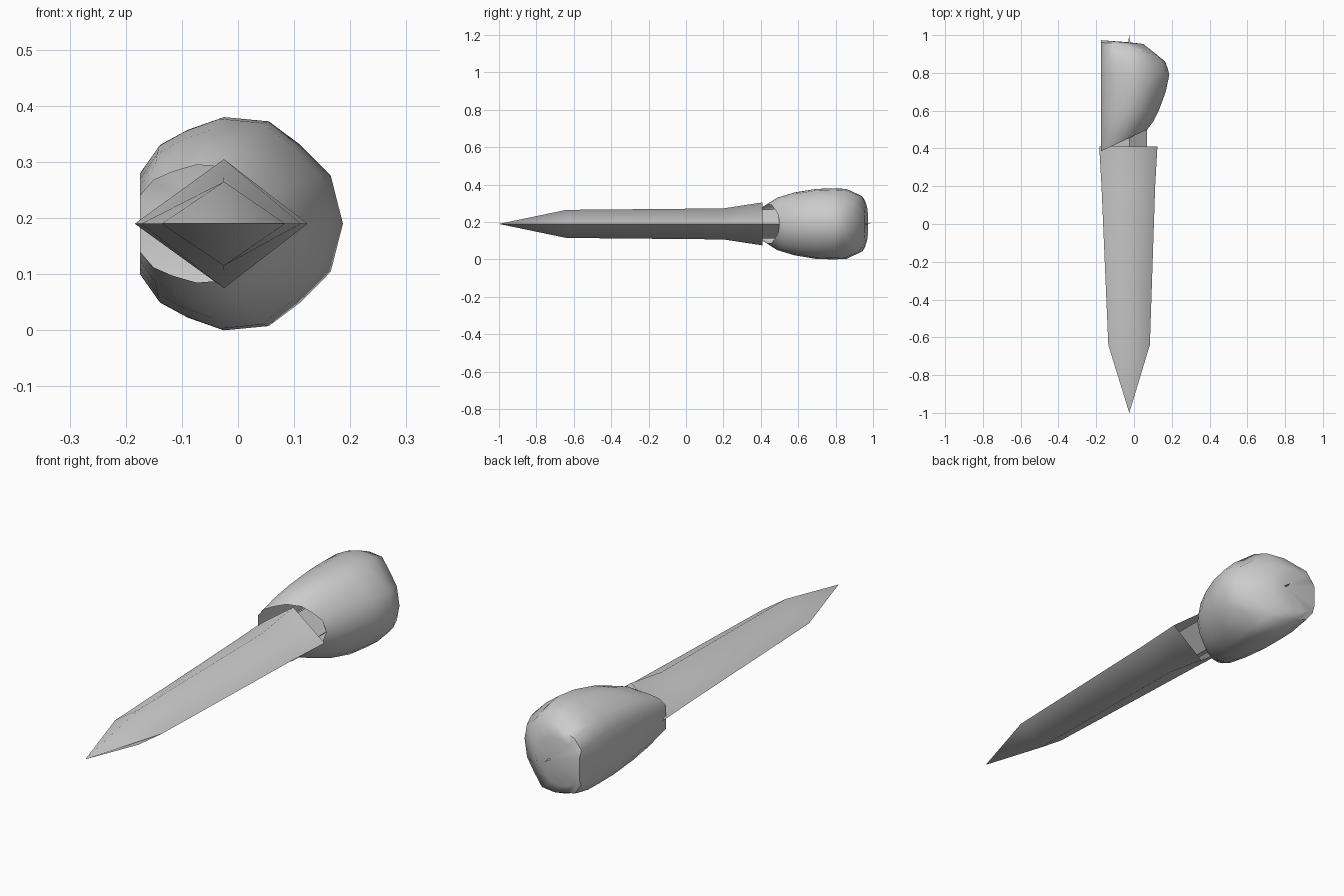
import bpy, math

if "Cube" in bpy.data.objects:
    bpy.data.objects.remove(bpy.data.objects["Cube"])

CX, CZ = -0.03, 0.19          # long axis of the shaft

gray = bpy.data.materials.new("plain gray")
gray.diffuse_color = (0.6, 0.6, 0.6, 1)
gray.use_nodes = True
gray.node_tree.nodes["Principled BSDF"].inputs["Base Color"].default_value = gray.diffuse_color


def loft(name, rings, cap_start=False, cap_end=False, angle=75):
    """Skin closed rings of equal point count; a one-point ring is a tip."""
    verts, starts = [], []
    for r in rings:
        starts.append(len(verts))
        verts += r
    faces = []
    for k in range(len(rings) - 1):
        a, b = starts[k], starts[k + 1]
        na, nb = len(rings[k]), len(rings[k + 1])
        n = max(na, nb)
        for i in range(n):
            j = (i + 1) % n
            if na == 1:
                faces.append((a, b + j, b + i))
            elif nb == 1:
                faces.append((a + i, a + j, b))
            else:
                faces.append((a + i, a + j, b + j, b + i))
    if cap_start:
        faces.append(tuple(reversed(range(len(rings[0])))))
    if cap_end:
        faces.append(tuple(range(starts[-1], len(verts))))
    me = bpy.data.meshes.new(name)
    me.from_pydata(verts, [], faces)
    me.materials.append(gray)
    ob = bpy.data.objects.new(name, me)
    bpy.context.collection.objects.link(ob)
    bpy.ops.object.select_all(action='DESELECT')
    ob.select_set(True)
    bpy.context.view_layer.objects.active = ob
    bpy.ops.object.mode_set(mode='EDIT')
    bpy.ops.mesh.select_all(action='SELECT')
    bpy.ops.mesh.normals_make_consistent(inside=False)
    bpy.ops.object.mode_set(mode='OBJECT')
    bpy.ops.object.shade_smooth_by_angle(angle=math.radians(angle))
    return ob


def diamond(y, w, h, cx=CX):
    """Four-sided cross-section."""
    return [(cx - w, y, CZ), (-0.025, y, CZ - h), (cx + w, y, CZ), (-0.025, y, CZ + h)]


# Shaft: pointed tip, long diamond body, flared open socket
loft("shaft", [[(-0.025, -1.0, CZ)], diamond(-0.64, 0.11, 0.075, -0.026),
               diamond(0.2, 0.142, 0.083), diamond(0.41, 0.154, 0.115)])

# Neck joining the socket to the bulb
loft("neck", [diamond(0.2, 0.10, 0.075), diamond(0.6, 0.10, 0.08)], True, True)

# Bulb cross-section: (fraction across x, fraction of half height), flat on the left
HALF = [(0, 0.47), (0.10, 0.74), (0.235, 0.88), (0.414, 1.0), (0.635, 0.96),
        (0.79, 0.74), (0.94, 0.45), (1.0, 0)]


def bulb_ring(y, right, h, skew=0, power=1, dent=0, top_dent=0):
    pts = []
    for u, v in HALF:
        if u == 0.79:
            v -= dent
        if u in (0.235, 0.414):
            v -= top_dent
        x = -0.175 + (right + 0.175) * u
        pts.append((x, y + skew * u ** power, v * h))
    return ([(x, yy, CZ + z) for x, yy, z in pts] +
            [(x, yy, CZ - z) for x, yy, z in reversed(pts[:-1])])


# Bulb: slanted open mouth, swelling body, slanted rear
loft("bulb", [
    bulb_ring(0.385, 0.07, 0.105, 0.115),
    bulb_ring(0.45, 0.10, 0.14, 0.09),
    bulb_ring(0.56, 0.135, 0.168, 0.05),
    bulb_ring(0.69, 0.168, 0.187, 0.01),
    bulb_ring(0.79, 0.187, 0.19),
    bulb_ring(0.865, 0.178, 0.187, -0.04, 2, 0.10),
    bulb_ring(0.96, 0.165, 0.160, -0.10, 2, 0.04, 0.08),
    bulb_ring(0.973, 0.05, 0.10, -0.02),
    [(-0.025, 0.962, CZ)],
], angle=50)

# Small pin at the rear
loft("rear_pin", [diamond(0.94, 0.009, 0.004, -0.025), [(-0.025, 1.0, CZ)]], True)
